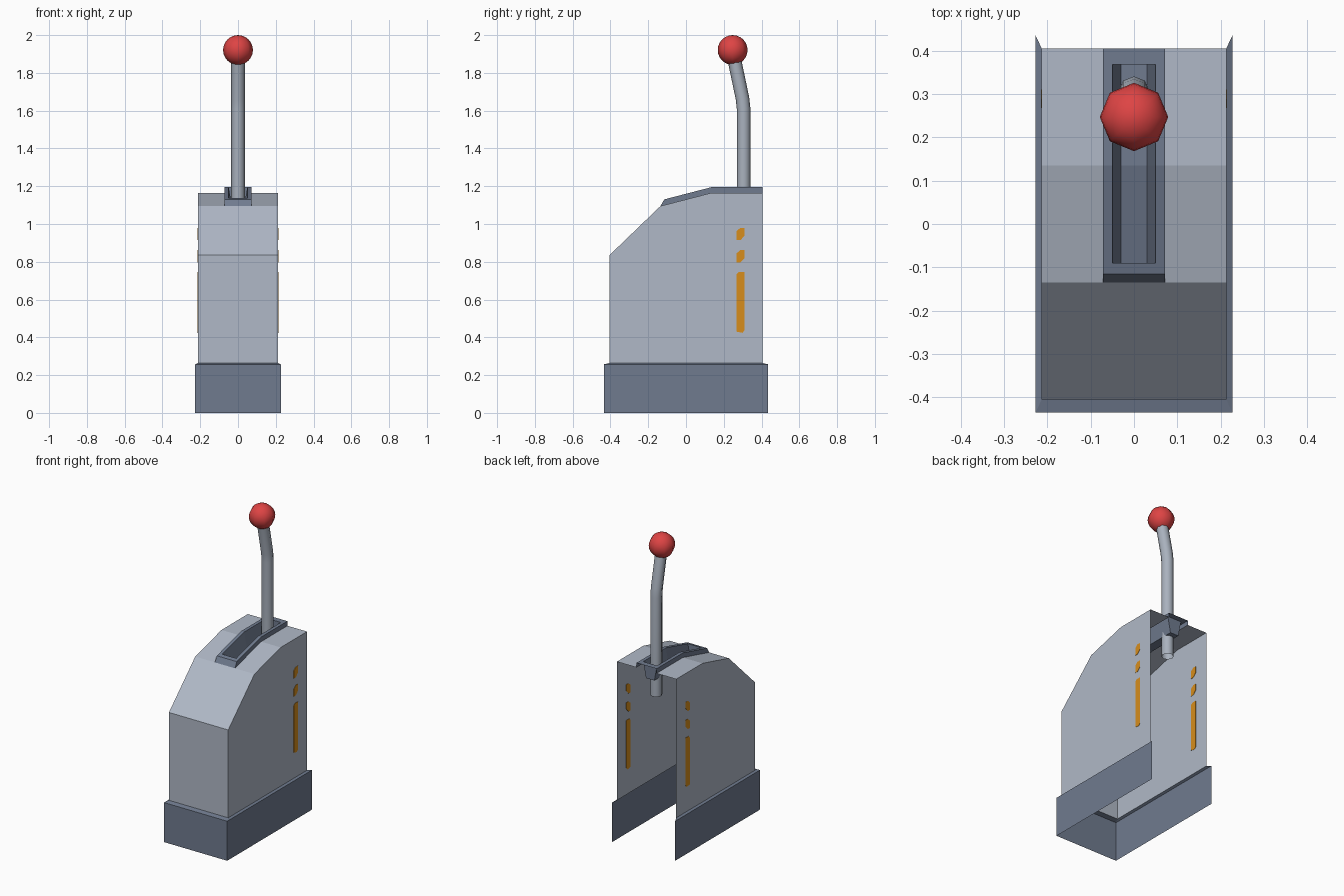
import bpy, bmesh, math
from mathutils import Vector

if "Cube" in bpy.data.objects:
    bpy.data.objects.remove(bpy.data.objects["Cube"])


def material(name, rgb):
    m = bpy.data.materials.new(name)
    m.diffuse_color = (*rgb, 1)
    m.use_nodes = True
    m.node_tree.nodes["Principled BSDF"].inputs["Base Color"].default_value = m.diffuse_color
    return m


GREY = material("pale grey panel", (0.434, 0.485, 0.572))
SLATE = material("slate blue", (0.162, 0.198, 0.275))
STEEL = material("lever steel", (0.40, 0.445, 0.515))
RED = material("knob red", (0.73, 0.058, 0.058))
ORANGE = material("marker orange", (0.68, 0.27, 0.012))


def build(name, bm, mat, smooth=False):
    bmesh.ops.remove_doubles(bm, verts=bm.verts, dist=0.0004)
    me = bpy.data.meshes.new(name)
    bm.to_mesh(me)
    bm.free()
    me.materials.append(mat)
    for p in me.polygons:
        p.use_smooth = smooth
    ob = bpy.data.objects.new(name, me)
    bpy.context.collection.objects.link(ob)
    return ob


def face(bm, pts, facing):
    """Add one face whose normal looks along 'facing'."""
    f = bm.faces.new([bm.verts.new(p) for p in pts])
    f.normal_update()
    if f.normal.dot(Vector(facing)) < 0:
        f.normal_flip()


def bridge(bm, a, b, w, facing):
    """Quad across x between two (y, z) points, half width w."""
    face(bm, [(-w, *a), (w, *a), (w, *b), (-w, *b)], facing)


# Housing: open shell without back or bottom, roof cut out for the lever gate
W, G = 0.213, 0.072
low, shoulder, brow, crest, rear = (
    (-0.405, 0.264), (-0.405, 0.835), (-0.135, 1.095), (0.135, 1.165), (0.405, 1.165))
bm = bmesh.new()
bridge(bm, low, shoulder, W, (0, -1, 0))
bridge(bm, shoulder, brow, W, (0, -1, 1))
for s in (-1, 1):
    side = [low, shoulder, brow, crest, rear, (0.405, 0.264)]
    face(bm, [(s * W, *p) for p in side], (s, 0, 0))
    for a, b in ((brow, crest), (crest, rear)):
        face(bm, [(s * G, *a), (s * W, *a), (s * W, *b), (s * G, *b)], (0, 0, 1))
build("housing", bm, GREY)

# Base skirt: three walls with a narrow ledge up to the housing
B, T = 0.227, 0.257
bm = bmesh.new()
bridge(bm, (-0.435, 0), (-0.435, T), B, (0, -1, 0))
face(bm, [(-B, -0.435, T), (B, -0.435, T), (W, *low), (-W, *low)], (0, 0, 1))
for s in (-1, 1):
    face(bm, [(s * B, -0.435, 0), (s * B, 0.435, 0), (s * B, 0.435, T), (s * B, -0.435, T)], (s, 0, 0))
    face(bm, [(s * W, *low), (s * W, 0.405, 0.264), (s * B, 0.435, T), (s * B, -0.435, T)], (0, 0, 1))
build("base_skirt", bm, SLATE)


# Lever gate: raised frame around a tapered trough that follows the roof
def roof(y, lift):
    return (y, min(1.165, 1.165 + (y - 0.135) * 0.07 / 0.27) + lift)


LIFT, DEPTH, INNER, FLOOR = 0.03, -0.072, 0.05, 0.03
stations = [-0.115, -0.09, 0.135, 0.368, 0.405]
bm = bmesh.new()
bridge(bm, roof(-0.135, 0), roof(-0.115, LIFT), G, (0, -1, 1))
for s in (-1, 1):
    face(bm, [(s * G, *roof(-0.135, 0)), (s * G, *roof(-0.115, LIFT)), (s * G, *roof(-0.115, 0))], (s, 0, 0))
for i, (a, b) in enumerate(zip(stations, stations[1:])):
    at, bt = roof(a, LIFT), roof(b, LIFT)
    ad, bd = roof(a, DEPTH), roof(b, DEPTH)
    in_slot = i in (1, 2)
    if in_slot:
        bridge(bm, ad, bd, FLOOR, (0, 0, 1))
    else:
        bridge(bm, at, bt, INNER, (0, 0, 1))
    for s in (-1, 1):
        face(bm, [(s * G, *roof(a, 0)), (s * G, *at), (s * G, *bt), (s * G, *roof(b, 0))], (s, 0, 0))
        face(bm, [(s * G, *at), (s * INNER, *at), (s * INNER, *bt), (s * G, *bt)], (0, 0, 1))
        if in_slot:
            face(bm, [(s * INNER, *at), (s * FLOOR, *ad), (s * FLOOR, *bd), (s * INNER, *bt)], (-s, 0, 0))
for y, d in ((-0.09, 1), (0.368, -1)):
    t, f = roof(y, LIFT), roof(y, DEPTH)
    face(bm, [(-INNER, *t), (INNER, *t), (FLOOR, *f), (-FLOOR, *f)], (0, d, 0))
build("lever_gate", bm, SLATE)

# Lever: eight-sided bent tube reaching into the housing
path = [(0.305, 0.97, 0), (0.305, 1.61, 0.05), (0.299, 1.665, 0.17), (0.254, 1.88, 0.21)]
R, N = 0.036, 8
bm = bmesh.new()
rings = []
for y, z, tilt in path:
    ring = []
    for k in range(N):
        a = math.tau * k / N
        u = R * math.sin(a)
        ring.append(bm.verts.new((R * math.cos(a), y + u * math.cos(tilt), z + u * math.sin(tilt))))
    rings.append(ring)
for r0, r1 in zip(rings, rings[1:]):
    for k in range(N):
        j = (k + 1) % N
        bm.faces.new((r0[k], r0[j], r1[j], r1[k]))
build("lever", bm, STEEL, smooth=True)

# Knob: octagonal ball
bm = bmesh.new()
bmesh.ops.create_uvsphere(bm, u_segments=8, v_segments=12, radius=0.079)
bmesh.ops.translate(bm, verts=bm.verts, vec=(0, 0.247, 1.921))
build("knob", bm, RED, smooth=True)

# Side markers: thin plates showing on both faces of each wall
Y0, Y1 = 0.268, 0.31
marks = {
    "long": [(Y0, 0.43), (Y0 + 0.03, 0.424), (Y1, 0.437), (Y1, 0.747), (Y0 + 0.012, 0.747), (Y0, 0.735)],
    "middle": [(Y0, 0.796), (Y0 + 0.02, 0.796), (Y1, 0.82), (Y1, 0.862), (Y0 + 0.02, 0.862), (Y0, 0.845)],
    "short": [(Y0, 0.914), (Y0 + 0.02, 0.914), (Y1, 0.938), (Y1, 0.98), (Y0 + 0.02, 0.98), (Y0, 0.963)],
}
for s, label in ((-1, "left"), (1, "right")):
    for kind, outline in marks.items():
        bm = bmesh.new()
        f = bm.faces.new([bm.verts.new((s * W - 0.002, y, z)) for y, z in outline])
        ext = bmesh.ops.extrude_face_region(bm, geom=[f], use_keep_orig=True)
        moved = [v for v in ext["geom"] if isinstance(v, bmesh.types.BMVert)]
        bmesh.ops.translate(bm, verts=moved, vec=(0.004, 0, 0))
        bmesh.ops.recalc_face_normals(bm, faces=bm.faces)
        build(f"{label}_{kind}_marker", bm, ORANGE)
